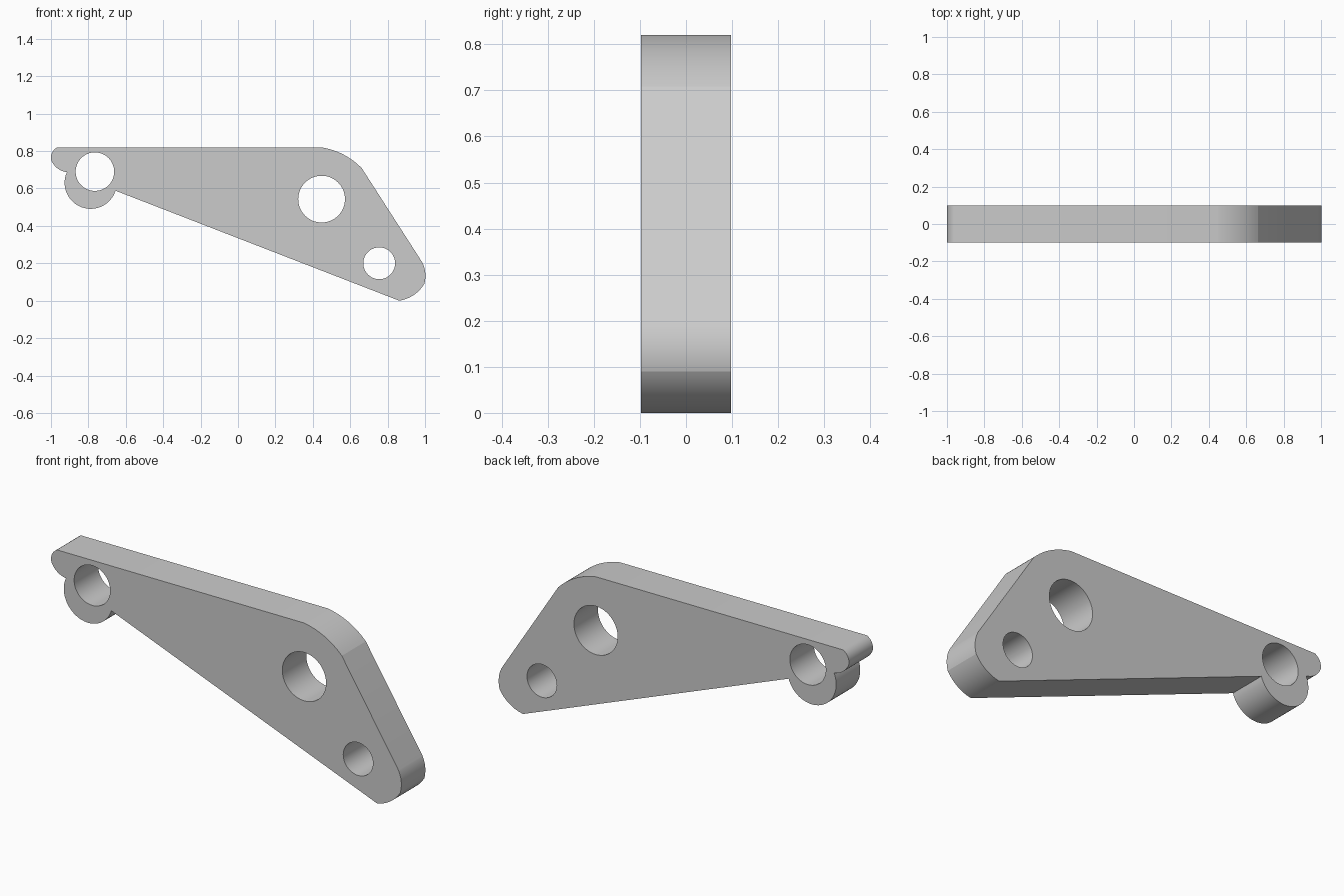
import bpy, bmesh, math
from mathutils import Vector

default = bpy.data.objects.get("Cube")
if default:
    bpy.data.objects.remove(default, do_unlink=True)

HALF = 0.098  # half thickness of the plate

# Material
grey = bpy.data.materials.new("plain grey")
grey.use_nodes = True
colour = (0.6, 0.6, 0.6, 1)
grey.diffuse_color = colour
grey.node_tree.nodes["Principled BSDF"].inputs["Base Color"].default_value = colour


def arc(start, end, sagitta, steps=16):
    """Points of an arc from start to end, bulging left of the travel direction."""
    a, b = Vector(start), Vector(end)
    chord = b - a
    side = Vector((-chord.y, chord.x)).normalized()
    half = chord.length / 2
    radius = (half * half + sagitta * sagitta) / (2 * sagitta)
    centre = (a + b) / 2 + side * (sagitta - radius)
    begin = math.atan2(a.y - centre.y, a.x - centre.x)
    sweep = 4 * math.atan(sagitta / half)
    return [(centre.x + radius * math.cos(begin - sweep * i / steps),
             centre.y + radius * math.sin(begin - sweep * i / steps))
            for i in range(steps + 1)]


def prism(name, points, half):
    """Extrude an outline in x and z along y."""
    bm = bmesh.new()
    face = bm.faces.new([bm.verts.new((x, -half, z)) for x, z in points])
    grown = bmesh.ops.extrude_face_region(bm, geom=[face])
    moved = [v for v in grown["geom"] if isinstance(v, bmesh.types.BMVert)]
    bmesh.ops.translate(bm, verts=moved, vec=(0, 2 * half, 0))
    bmesh.ops.recalc_face_normals(bm, faces=bm.faces)
    mesh = bpy.data.meshes.new(name)
    bm.to_mesh(mesh)
    bm.free()
    mesh.materials.append(grey)
    obj = bpy.data.objects.new(name, mesh)
    bpy.context.collection.objects.link(obj)
    return obj


def circle(x, z, radius, steps=64):
    return [(x + radius * math.cos(math.tau * i / steps),
             z + radius * math.sin(math.tau * i / steps)) for i in range(steps)]


# Outline, clockwise: shoulder, lower tip, pivot boss and nose
outline = arc((0.445, 0.82), (0.662, 0.708), 0.02)
outline += arc((0.985, 0.205), (0.996, 0.09), 0.011)
outline += arc((0.996, 0.09), (0.862, 0), 0.018)[1:]
outline += arc((-0.655, 0.588), (-0.915, 0.687), 0.147, 32)
outline += arc((-0.915, 0.687), (-0.998, 0.75), 0.014)[1:]
outline += arc((-0.998, 0.75), (-0.965, 0.82), 0.014)[1:]
plate = prism("lever_plate", outline, HALF)

# Through holes
bpy.context.view_layer.objects.active = plate
for x, z, radius in ((-0.765, 0.69, 0.103), (0.447, 0.543, 0.125), (0.755, 0.2, 0.085)):
    cutter = prism("hole_cutter", circle(x, z, radius), HALF * 2)
    cutter.hide_render = True
    cut = plate.modifiers.new("hole", "BOOLEAN")
    cut.operation = "DIFFERENCE"
    cut.solver = "EXACT"
    cut.object = cutter
    bpy.ops.object.modifier_apply(modifier=cut.name)
    bpy.data.objects.remove(cutter, do_unlink=True)

# Smooth the curved walls, keep the rims sharp
bpy.ops.object.select_all(action="DESELECT")
plate.select_set(True)
bpy.ops.object.shade_smooth_by_angle(angle=math.radians(12))
